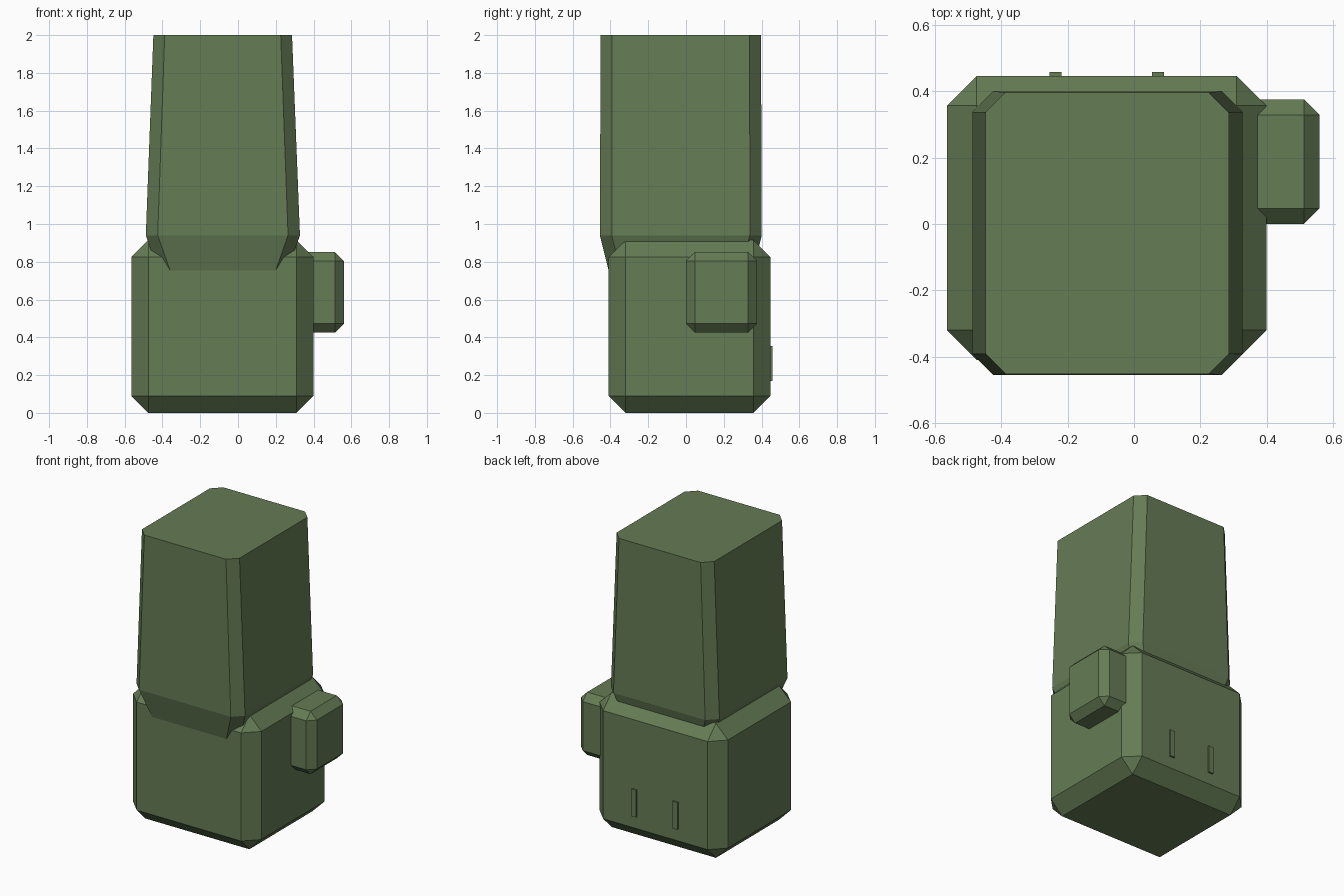
import bpy
import bmesh

if "Cube" in bpy.data.objects:
    bpy.data.objects.remove(bpy.data.objects["Cube"])

green = bpy.data.materials.new("olive_green")
green.diffuse_color = (0.13, 0.20, 0.09, 1.0)
green.use_nodes = True
green.node_tree.nodes["Principled BSDF"].inputs["Base Color"].default_value = green.diffuse_color


def finish(name, bm):
    bmesh.ops.recalc_face_normals(bm, faces=bm.faces)
    mesh = bpy.data.meshes.new(name)
    bm.to_mesh(mesh)
    bm.free()
    mesh.materials.append(green)
    obj = bpy.data.objects.new(name, mesh)
    bpy.context.collection.objects.link(obj)
    return obj


def chamfered_box(name, lo, hi, chamfer=0.0):
    bm = bmesh.new()
    bmesh.ops.create_cube(bm, size=1)
    for v in bm.verts:
        for i in range(3):
            v.co[i] = lo[i] if v.co[i] < 0 else hi[i]
    if chamfer:
        bmesh.ops.bevel(bm, geom=bm.edges[:], offset=chamfer, segments=1,
                        profile=0.5, affect='EDGES')
    return finish(name, bm)


def octagon(x0, x1, y0, y1, z, c):
    return [(x0 + c, y0, z), (x1 - c, y0, z), (x1, y0 + c, z), (x1, y1 - c, z),
            (x1 - c, y1, z), (x0 + c, y1, z), (x0, y1 - c, z), (x0, y0 + c, z)]


def loft(name, sections):
    bm = bmesh.new()
    rings = [[bm.verts.new(p) for p in octagon(*s)] for s in sections]
    for a, b in zip(rings, rings[1:]):
        for i in range(8):
            j = (i + 1) % 8
            bm.faces.new((a[i], a[j], b[j], b[i]))
    bm.faces.new(rings[0][::-1])
    bm.faces.new(rings[-1])
    return finish(name, bm)


# Main block with chamfered edges
chamfered_box("base_block", (-0.565, -0.41, 0.0), (0.40, 0.447, 0.915), 0.09)

# Tapered upper column, narrowing again where it sinks into the block
loft("upper_column", [
    (-0.423, 0.263, -0.41, 0.355, 0.755, 0.063),
    (-0.488, 0.328, -0.456, 0.401, 0.94, 0.063),
    (-0.448, 0.286, -0.452, 0.397, 2.0, 0.060),
])

# Pouch on the right side
chamfered_box("side_pouch", (0.20, 0.0, 0.425), (0.56, 0.376, 0.852), 0.047)

# Two thin tabs on the back
for side, x in (("left", -0.237), ("right", 0.073)):
    chamfered_box("back_tab_" + side, (x - 0.018, 0.40, 0.17), (x + 0.018, 0.458, 0.355))
